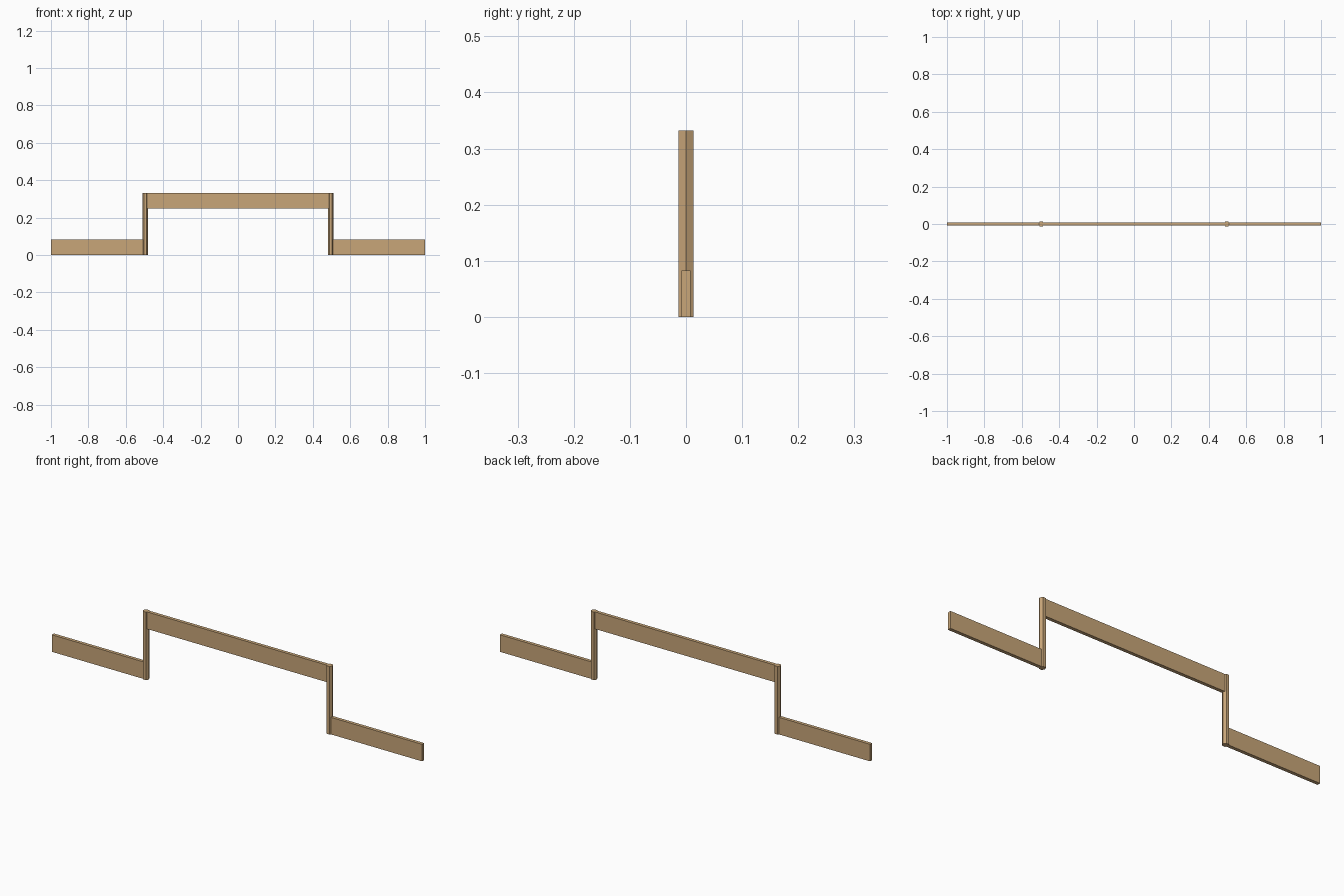
import bpy
import bmesh
from mathutils import Matrix

if "Cube" in bpy.data.objects:
    bpy.data.objects.remove(bpy.data.objects["Cube"])

wood = bpy.data.materials.new("wood")
wood.diffuse_color = (0.58, 0.38, 0.19, 1)
wood.use_nodes = True
wood.node_tree.nodes["Principled BSDF"].inputs["Base Color"].default_value = wood.diffuse_color

POST_X, POST_R, HEIGHT = 0.496, 0.0155, 0.332
BOARD_H, BOARD_T = 0.083, 0.0165


def finish(name, bm):
    mesh = bpy.data.meshes.new(name)
    bm.to_mesh(mesh)
    bm.free()
    mesh.materials.append(wood)
    obj = bpy.data.objects.new(name, mesh)
    bpy.context.collection.objects.link(obj)


def board(name, x0, x1, z0):
    bm = bmesh.new()
    place = Matrix.Translation(((x0 + x1) / 2, 0, z0 + BOARD_H / 2))
    size = Matrix.Diagonal((x1 - x0, BOARD_T, BOARD_H, 1))
    bmesh.ops.create_cube(bm, size=1, matrix=place @ size)
    finish(name, bm)


def post(name, x):
    # six-sided post with corners pointing along x
    bm = bmesh.new()
    turn = Matrix.Rotation(1.5707963, 4, 'Z')
    bmesh.ops.create_cone(bm, cap_ends=True, segments=6, radius1=POST_R, radius2=POST_R,
                          depth=HEIGHT, matrix=Matrix.Translation((x, 0, HEIGHT / 2)) @ turn)
    finish(name, bm)


# Two upright posts
post("left_post", -POST_X)
post("right_post", POST_X)

# Low side boards and the raised middle board
board("left_low_board", -1, -POST_X, 0)
board("right_low_board", POST_X, 1, 0)
board("top_board", -POST_X, POST_X, HEIGHT - BOARD_H)
